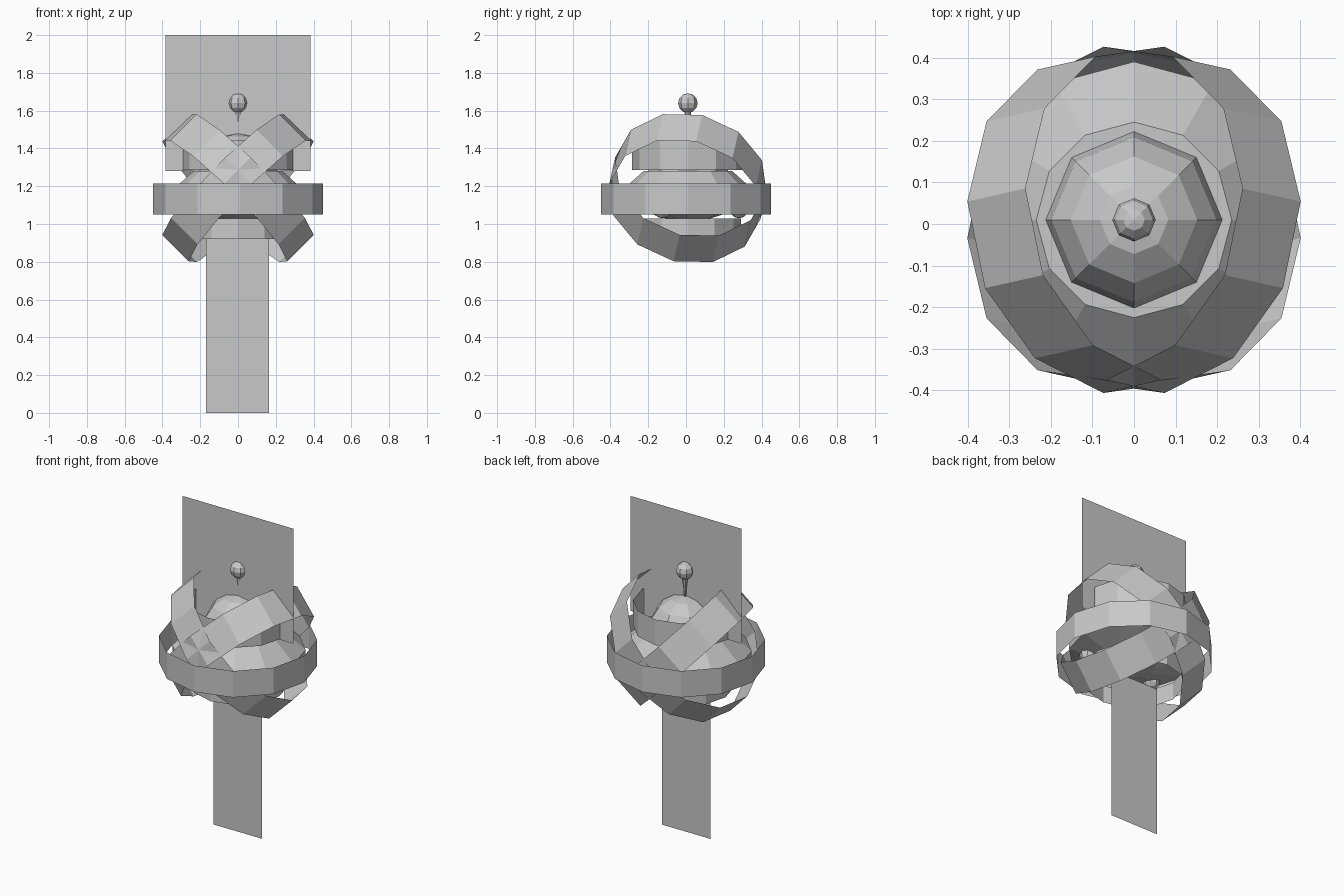
import bpy, bmesh, math
from mathutils import Matrix, Vector

if "Cube" in bpy.data.objects:
    bpy.data.objects.remove(bpy.data.objects["Cube"], do_unlink=True)

grey = bpy.data.materials.new("plain grey")
grey.use_nodes = True
COLOR = (0.58, 0.58, 0.58, 1)
grey.diffuse_color = COLOR
grey.node_tree.nodes["Principled BSDF"].inputs["Base Color"].default_value = COLOR

AXIS_Y = 0.01


def finish(name, bm, location=(0, AXIS_Y, 0), rotation=None):
    """Turn a bmesh into a flat-shaded grey object."""
    mesh = bpy.data.meshes.new(name)
    bm.to_mesh(mesh)
    bm.free()
    mesh.materials.append(grey)
    obj = bpy.data.objects.new(name, mesh)
    bpy.context.collection.objects.link(obj)
    matrix = Matrix.Translation(Vector(location))
    obj.matrix_world = matrix @ rotation if rotation else matrix
    return obj


def lathe(name, profile, sides, phase=0.0, stretch=(1, 1), caps=False, **place):
    """Sweep (radius, height) points round the vertical axis."""
    bm = bmesh.new()
    loops = []
    for r, z in profile:
        angles = [phase + math.tau * i / sides for i in range(sides)]
        loops.append([bm.verts.new((r * stretch[0] * math.cos(a),
                                    r * stretch[1] * math.sin(a), z)) for a in angles])
    for low, high in zip(loops, loops[1:]):
        for i in range(sides):
            j = (i + 1) % sides
            bm.faces.new((low[i], low[j], high[j], high[i]))
    if caps:
        bm.faces.new(loops[0][::-1])
        bm.faces.new(loops[-1])
    return finish(name, bm, **place)


def ball(name, radius, location):
    bm = bmesh.new()
    bmesh.ops.create_uvsphere(bm, u_segments=8, v_segments=6, radius=radius)
    return finish(name, bm, location)


def panel(name, left, right, bottom, top):
    """Thin upright sheet facing the front."""
    bm = bmesh.new()
    corners = ((left, bottom), (right, bottom), (right, top), (left, top))
    bm.faces.new([bm.verts.new((x, 0, z)) for x, z in corners])
    return finish(name, bm, location=(0, 0, 0))


# Upright sheets above and below the saucer
panel("upper_panel", -0.385, 0.385, 1.28, 2.0)
panel("lower_panel", -0.17, 0.165, 0, 0.95)

# Saucer hull with a flat top and underside
lathe("saucer_hull", [(0.12, 1.03), (0.38, 1.11), (0.38, 1.15), (0.235, 1.28)],
      12, caps=True)

# Faceted dome
steps = [math.radians(a) for a in (0, 22.5, 45, 67.5, 89.9)]
lathe("dome", [(0.215 * math.cos(a), 1.265 + 0.215 * math.sin(a)) for a in steps], 8)

# Antenna
lathe("antenna_stem", [(0.006, 1.46), (0.009, 1.53), (0.02, 1.61)], 8)
ball("antenna_ball", 0.052, (0, AXIS_Y, 1.64))

# Open upright bands
lathe("upper_band", [(0.295, 1.285), (0.295, 1.445)], 12)
lathe("lower_band", [(0.28, 0.92), (0.28, 1.03)], 12)
lathe("equator_ring", [(0.45, 1.05), (0.45, 1.215)], 12,
      phase=math.radians(1.5), location=(0, 0, 0))

# Crossed orbit rings, mirrored left and right
for side, label in ((1, "left"), (-1, "right")):
    tilt = (Matrix.Rotation(math.radians(-45 * side), 4, "Y")
            @ Matrix.Rotation(math.radians(-9), 4, "X"))
    lathe(label + "_orbit_ring", [(0.41, -0.1), (0.41, 0.1)], 12,
          phase=math.radians(15 - 6.5 * side), stretch=(1.13, 1),
          location=(0, AXIS_Y, 1.19), rotation=tilt)

# Three round feet under the hull
for i in range(3):
    a = math.radians(90 + 120 * i)
    ball("foot_%d" % (i + 1), 0.05,
         (0.27 * math.cos(a), AXIS_Y + 0.27 * math.sin(a), 1.08))
